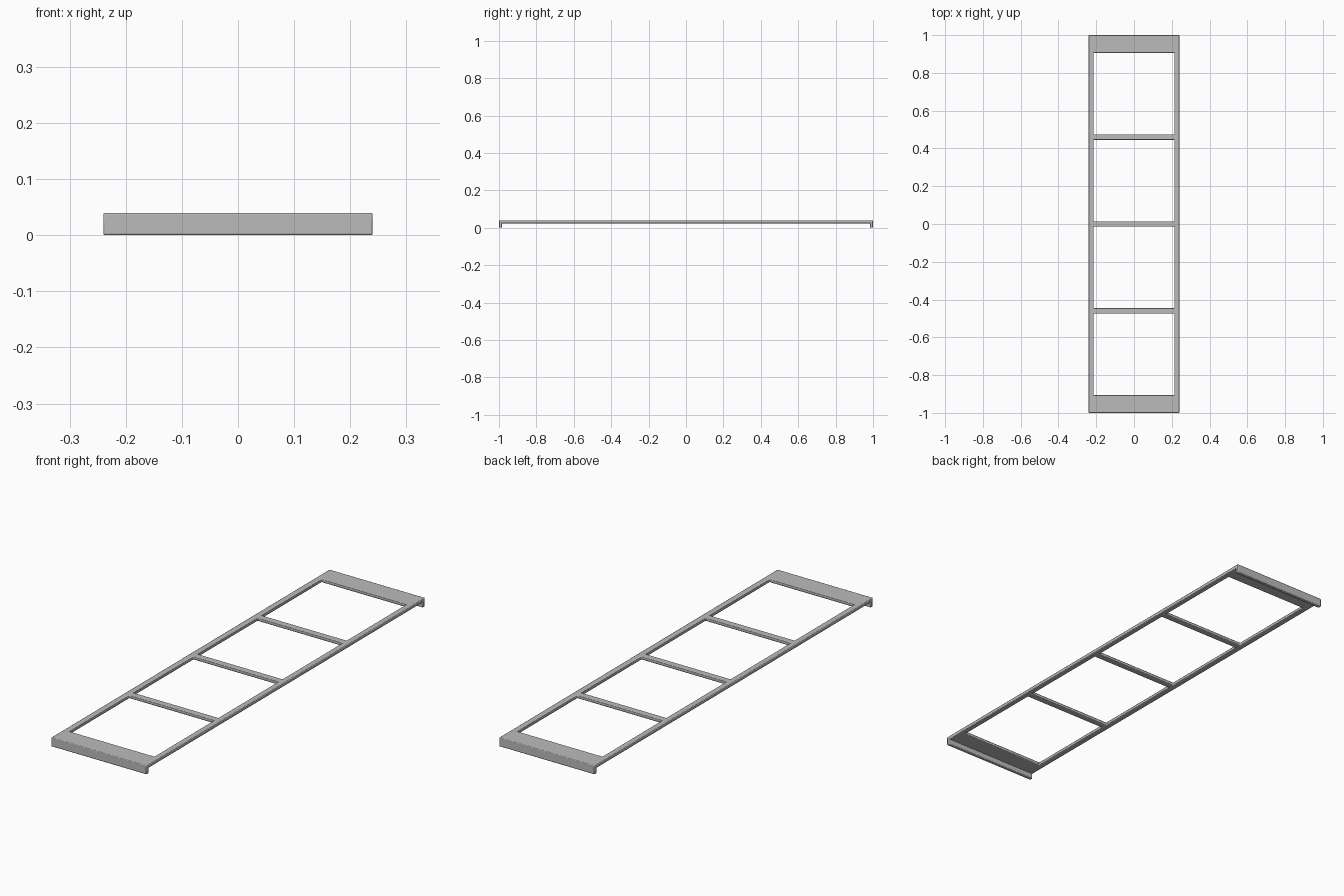
import bpy
import bmesh

cube = bpy.data.objects.get("Cube")
if cube:
    bpy.data.objects.remove(cube, do_unlink=True)

TOP, THICK = 0.04, 0.016
HALF_W, RAIL = 0.24, 0.026
LIP, END = 0.016, 0.094
BAR, BAR_SPACING = 0.028, 0.46

# One flat grey
grey = bpy.data.materials.new("grey metal")
grey.use_nodes = True
grey.diffuse_color = (0.5, 0.5, 0.5, 1)
grey.node_tree.nodes["Principled BSDF"].inputs["Base Color"].default_value = grey.diffuse_color

# Grid lines of the frame: side rails, end plates, lips and crossbars
xs = [-HALF_W, -HALF_W + RAIL, HALF_W - RAIL, HALF_W]
ys = [-1, -1 + LIP, -1 + END]
for i in (-1, 0, 1):
    ys += [i * BAR_SPACING - BAR / 2, i * BAR_SPACING + BAR / 2]
ys += [1 - END, 1 - LIP, 1]

bm = bmesh.new()
grid = [[bm.verts.new((x, y, TOP)) for x in xs] for y in ys]
openings = (2, 4, 6, 8)
for row in range(len(ys) - 1):
    for col in range(3):
        if col == 1 and row in openings:
            continue
        bm.faces.new((grid[row][col], grid[row][col + 1],
                      grid[row + 1][col + 1], grid[row + 1][col]))


def extrude_down(faces, depth, keep):
    result = bmesh.ops.extrude_face_region(bm, geom=faces, use_keep_orig=keep)
    verts = [g for g in result["geom"] if isinstance(g, bmesh.types.BMVert)]
    bmesh.ops.translate(bm, verts=verts, vec=(0, 0, -depth))
    return [g for g in result["geom"] if isinstance(g, bmesh.types.BMFace)]


# Thickness of the whole frame, then the hooked lips at both ends
bottom = extrude_down(bm.faces[:], THICK, True)
lips = [f for f in bottom if abs(f.calc_center_median().y) > 1 - LIP]
extrude_down(lips, TOP - THICK, False)
bmesh.ops.recalc_face_normals(bm, faces=bm.faces[:])

mesh = bpy.data.meshes.new("ladder_frame")
bm.to_mesh(mesh)
bm.free()
mesh.materials.append(grey)
frame = bpy.data.objects.new("ladder_frame", mesh)
bpy.context.collection.objects.link(frame)

# Softly rounded edges
bevel = frame.modifiers.new("edge rounding", "BEVEL")
bevel.width = 0.003
bevel.segments = 2
bevel.limit_method = "ANGLE"

bpy.context.view_layer.objects.active = frame
frame.select_set(True)
bpy.ops.object.shade_smooth_by_angle()
